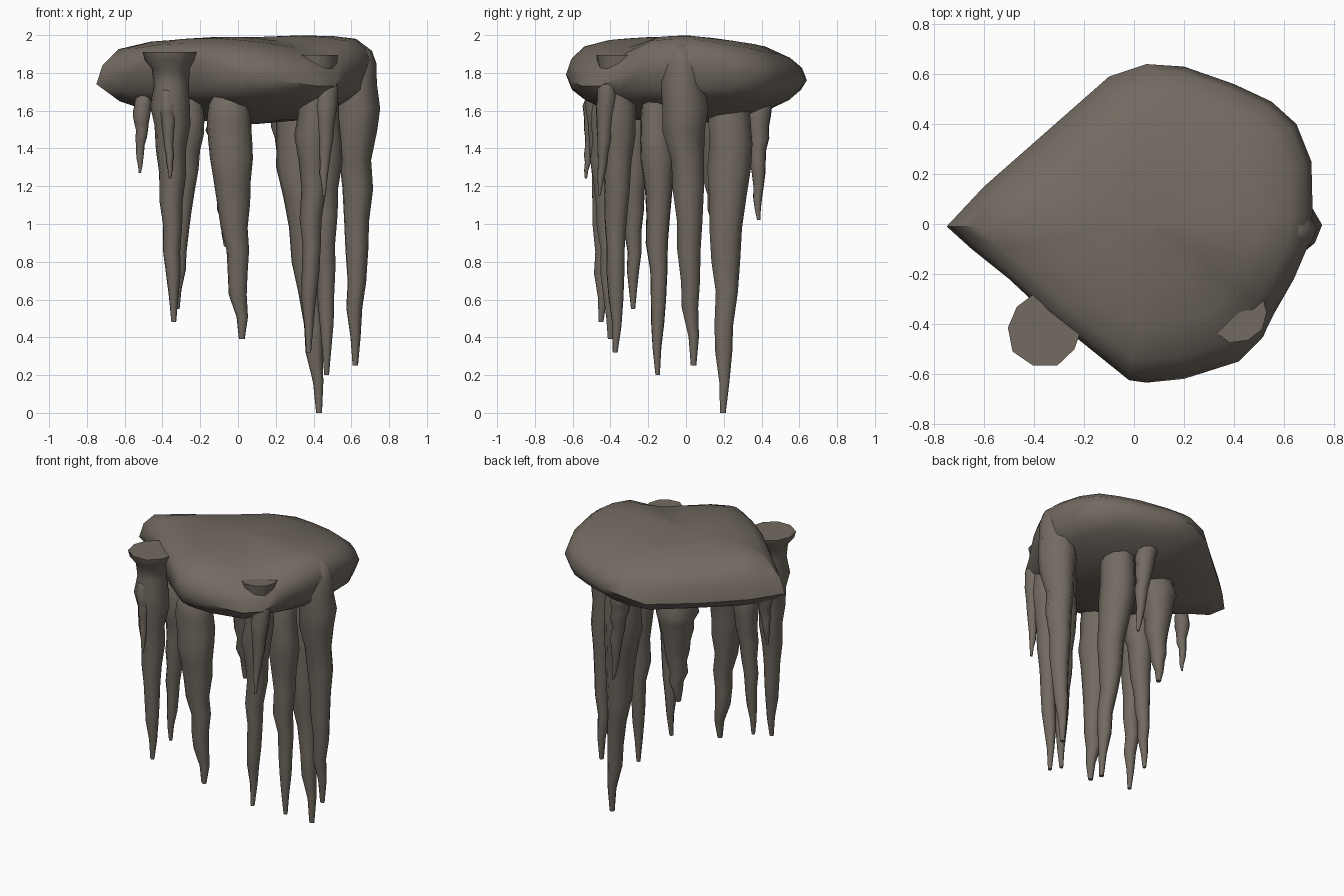
import bpy, bmesh, math, random
from mathutils import Vector

if "Cube" in bpy.data.objects:
    bpy.data.objects.remove(bpy.data.objects["Cube"])

random.seed(4)
stone = bpy.data.materials.new("stone")
stone.diffuse_color = (0.17, 0.145, 0.12, 1)
stone.use_nodes = True
stone.node_tree.nodes["Principled BSDF"].inputs["Base Color"].default_value = stone.diffuse_color


def loft(name, rings, angle):
    """Skin a list of equal-length rings and close both ends."""
    bm = bmesh.new()
    vs = [[bm.verts.new(p) for p in r] for r in rings]
    n = len(rings[0])
    for a, b in zip(vs, vs[1:]):
        for i in range(n):
            j = (i + 1) % n
            bm.faces.new((a[i], a[j], b[j], b[i]))
    bm.faces.new(vs[0])
    bm.faces.new(vs[-1])
    bmesh.ops.recalc_face_normals(bm, faces=bm.faces)
    me = bpy.data.meshes.new(name)
    bm.to_mesh(me)
    bm.free()
    ob = bpy.data.objects.new(name, me)
    bpy.context.collection.objects.link(ob)
    me.materials.append(stone)
    bpy.ops.object.select_all(action='DESELECT')
    bpy.context.view_layer.objects.active = ob
    ob.select_set(True)
    bpy.ops.object.shade_smooth_by_angle(angle=math.radians(angle))
    return ob


# Ceiling slab: rim outline as x, y, rim height, shoulder height
rim = [(-.75, -.01, 1.74, 1.925), (-.60, .15, 1.72, 1.91), (-.35, .37, 1.71, 1.89),
       (-.10, .59, 1.72, 1.88), (.05, .64, 1.76, 1.88), (.20, .63, 1.77, 1.88),
       (.40, .56, 1.78, 1.90), (.55, .49, 1.79, 1.91), (.65, .40, 1.80, 1.93),
       (.71, .25, 1.83, 1.95), (.715, .05, 1.87, 1.98), (.70, -.08, 1.87, 1.98),
       (.64, -.22, 1.84, 1.97), (.56, -.36, 1.77, 1.91), (.51, -.46, 1.73, 1.87),
       (.42, -.55, 1.73, 1.87), (.20, -.62, 1.76, 1.91), (.05, -.635, 1.79, 1.93),
       (-.02, -.625, 1.81, 1.94), (-.20, -.48, 1.87, 1.955), (-.35, -.36, 1.88, 1.955),
       (-.50, -.22, 1.86, 1.95), (-.65, -.10, 1.79, 1.93)]
cx, cy = .08, .0


def slab_ring(scale, height):
    return [(cx + (x - cx) * scale, cy + (y - cy) * scale, height(zr, zt))
            for x, y, zr, zt in rim]


loft("ceiling_slab", [
    slab_ring(.04, lambda r, t: 1.99),
    slab_ring(.35, lambda r, t: 1.99 + .25 * (t - 1.95)),
    slab_ring(.65, lambda r, t: 1.985 + .55 * (t - 1.96)),
    slab_ring(.86, lambda r, t: t),
    slab_ring(.96, lambda r, t: .45 * r + .55 * t),
    slab_ring(1.0, lambda r, t: r),
    slab_ring(.95, lambda r, t: min(r - .03, 1.71)),
    slab_ring(.85, lambda r, t: .3 * min(r, 1.78) + .7 * 1.61),
    slab_ring(.65, lambda r, t: 1.595),
    slab_ring(.40, lambda r, t: 1.55),
    slab_ring(.04, lambda r, t: 1.53)], 50)

# Stalactite taper: fraction of length, fraction of radius
TAPER = [(0, .35), (.02, .72), (.06, .92), (.12, .98), (.20, 1.02), (.27, .94),
         (.36, .80), (.45, .70), (.55, .62), (.64, .52), (.74, .44), (.82, .38),
         (.91, .24), (1, .13)]


def stalactite(name, top, tip, r, cap=0):
    top, tip = Vector(top), Vector(tip)
    sides = 10
    lumps = [random.uniform(.92, 1.08) for _ in range(sides)]
    rows = [(t, f * r) for t, f in TAPER]
    if cap:  # flared flat head
        rows[0:3] = [(0, cap), (.03, cap * .93), (.06, r * 1.05)]
    rings = []
    for t, rad in rows:
        c = top.lerp(tip, t)
        if .1 < t < .95:
            c += Vector((random.uniform(-1, 1), random.uniform(-1, 1), 0)) * r * .08
            rad *= random.uniform(.94, 1.07)
        rings.append([(c.x + math.cos(i * math.tau / sides) * rad * lumps[i],
                       c.y + math.sin(i * math.tau / sides) * rad * lumps[i],
                       c.z) for i in range(sides)])
    loft(name, rings, 60)


# Long stalactites
stalactite("stalactite_front_left", (-.355, -.415, 1.91), (-.34, -.45, .48), .10, .152)
stalactite("stalactite_front_middle", (-.055, -.40, 1.70), (.02, -.40, .39), .12)
stalactite("stalactite_front_right", (.42, -.355, 1.895), (.375, -.375, .32), .098, .12)
stalactite("stalactite_right_front", (.45, -.15, 1.75), (.47, -.15, .20), .095)
stalactite("stalactite_right", (.625, -.02, 1.95), (.62, .04, .25), .11)
stalactite("stalactite_longest", (.30, .235, 1.78), (.43, .195, 0), .12)
stalactite("stalactite_left_inner", (-.26, -.27, 1.70), (-.32, -.28, .55), .085)
stalactite("stalactite_back_inner", (-.05, .17, 1.65), (-.06, .17, .88), .12)
# Short stalactites
stalactite("short_stalactite_back", (.22, .385, 1.70), (.29, .385, 1.02), .065)
stalactite("short_stalactite_left", (-.50, -.13, 1.68), (-.52, -.15, 1.27), .045)
stalactite("short_stalactite_right", (.47, -.41, 1.80), (.455, -.46, 1.15), .055)
stalactite("spur_middle", (-.03, -.44, 1.60), (-.01, -.46, 1.18), .05)
stalactite("spur_left", (-.375, -.49, 1.72), (-.36, -.53, 1.24), .045)
